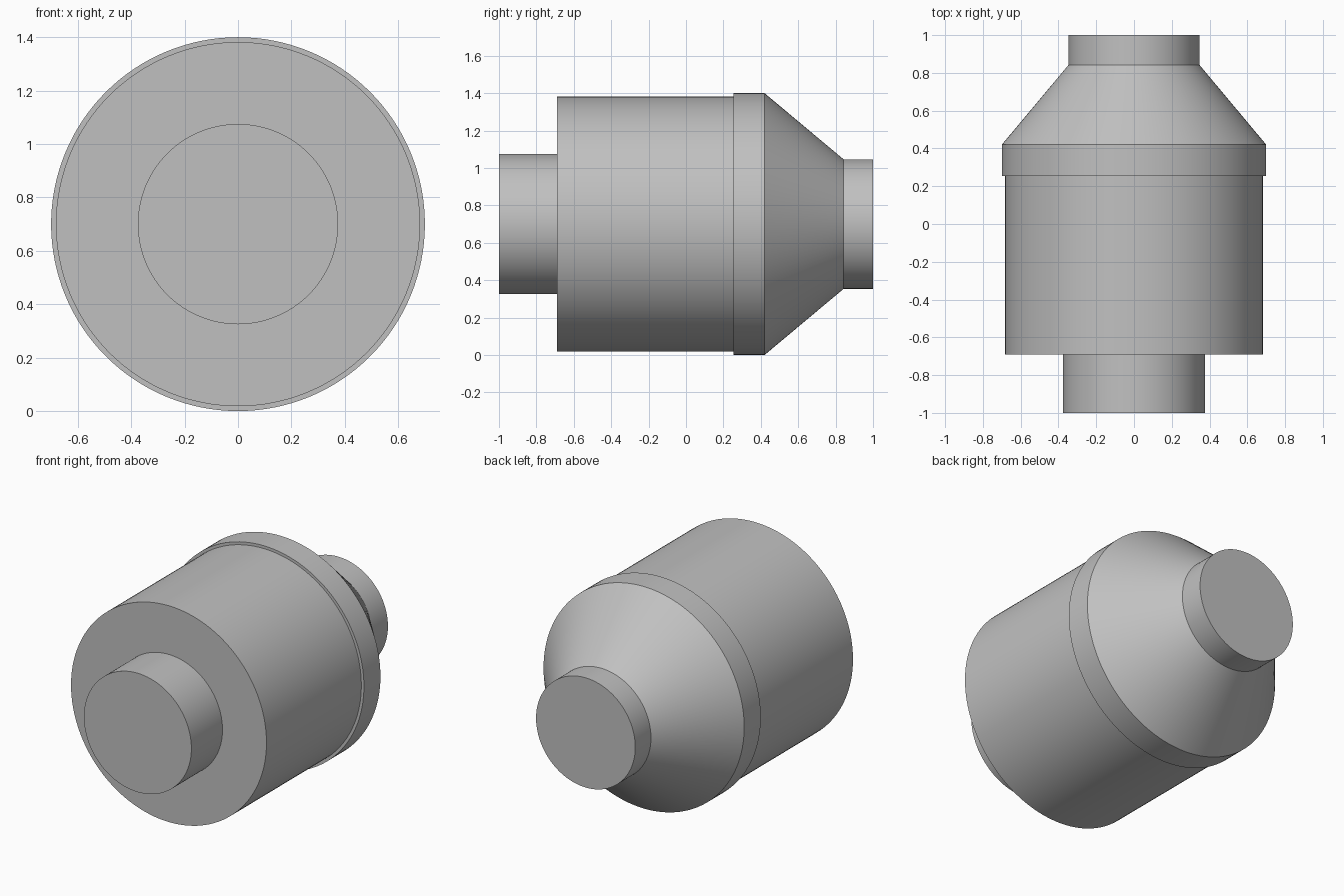
import bpy
import bmesh
import math

if "Cube" in bpy.data.objects:
    bpy.data.objects.remove(bpy.data.objects["Cube"])

SEGMENTS = 128
AXIS_Z = 0.70

grey = bpy.data.materials.new("plain_grey")
grey.diffuse_color = (0.53, 0.53, 0.53, 1.0)
grey.use_nodes = True
grey.node_tree.nodes["Principled BSDF"].inputs["Base Color"].default_value = grey.diffuse_color


def lathe(name, profile):
    """Revolve (radius, y) points about the horizontal y axis."""
    bm = bmesh.new()
    rings = []
    for r, y in profile:
        if r == 0:
            rings.append([bm.verts.new((0, y, AXIS_Z))])
            continue
        angles = [2 * math.pi * i / SEGMENTS for i in range(SEGMENTS)]
        rings.append([bm.verts.new((r * math.cos(a), y, AXIS_Z + r * math.sin(a)))
                      for a in angles])
    for a, b in zip(rings, rings[1:]):
        if len(a) == 1:
            bm.faces.new(b)
        elif len(b) == 1:
            bm.faces.new(a[::-1])
        else:
            for i in range(SEGMENTS):
                j = (i + 1) % SEGMENTS
                bm.faces.new((a[i], a[j], b[j], b[i]))
    # Flat caps are single polygons, so drop the unused centre points
    for v in [v for v in bm.verts if not v.link_faces]:
        bm.verts.remove(v)
    mesh = bpy.data.meshes.new(name)
    bm.to_mesh(mesh)
    bm.free()
    mesh.materials.append(grey)
    obj = bpy.data.objects.new(name, mesh)
    bpy.context.collection.objects.link(obj)
    bpy.ops.object.select_all(action='DESELECT')
    obj.select_set(True)
    bpy.context.view_layer.objects.active = obj
    bpy.ops.object.shade_smooth_by_angle(angle=math.radians(30))
    return obj


# Front pipe with closed end
lathe("front_pipe", [(0, -1.0), (0.375, -1.0), (0.375, -0.69)])
# Main drum with its front shoulder
lathe("main_drum", [(0.375, -0.69), (0.682, -0.69), (0.682, 0.255)])
# Raised collar
lathe("collar", [(0.682, 0.255), (0.70, 0.255), (0.70, 0.42)])
# Tapering cone
lathe("taper_cone", [(0.70, 0.42), (0.346, 0.843)])
# Rear pipe with closed end
lathe("rear_pipe", [(0.346, 0.843), (0.346, 1.0), (0, 1.0)])
